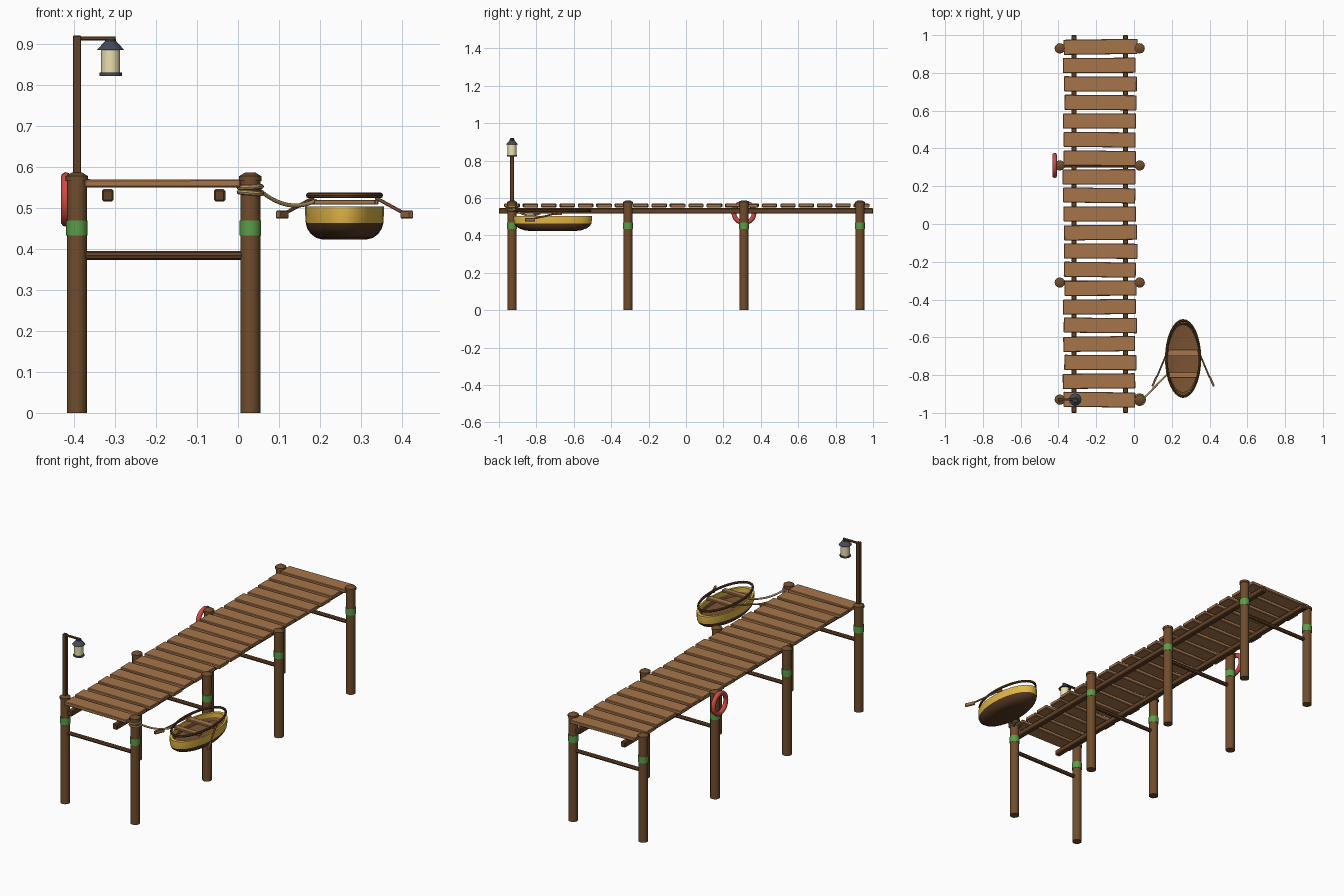
import bpy, bmesh, math, random
from mathutils import Vector

if "Cube" in bpy.data.objects:
    bpy.data.objects.remove(bpy.data.objects["Cube"])

random.seed(4)
MATS = {}

def mat(name, rgb):
    m = bpy.data.materials.new(name)
    m.diffuse_color = [(c / 255) ** 2.2 for c in rgb] + [1]
    m.use_nodes = True
    m.node_tree.nodes["Principled BSDF"].inputs["Base Color"].default_value = m.diffuse_color
    MATS[name] = m

mat("post_wood", (112, 78, 48))
mat("plank_wood", (164, 116, 76))
mat("dark_wood", (98, 68, 44))
mat("algae", (92, 156, 74))
mat("hull_yellow", (226, 182, 72))
mat("hull_brown", (86, 60, 40))
mat("floor_brown", (120, 84, 54))
mat("ring_red", (206, 76, 68))
mat("rope", (186, 152, 104))
mat("metal", (70, 76, 88))
mat("glass", (234, 224, 176))

def finish(ob, name, m, smooth=True):
    ob.name = name
    ob.data.materials.append(MATS[m])
    if smooth:
        bpy.ops.object.select_all(action='DESELECT')
        ob.select_set(True)
        bpy.context.view_layer.objects.active = ob
        bpy.ops.object.shade_smooth_by_angle(angle=math.radians(40))
    return ob

def box(name, loc, size, m, rot=(0, 0, 0), bevel=0.002):
    bpy.ops.mesh.primitive_cube_add(size=1, location=loc)
    ob = bpy.context.object
    ob.scale = size
    bpy.ops.object.transform_apply(location=False, rotation=False, scale=True)
    ob.rotation_euler = rot
    b = ob.modifiers.new("bevel", 'BEVEL')
    b.width, b.segments = bevel, 1
    return finish(ob, name, m, False)

def rod(name, a, b, r, m, sides=12, r2=None):
    a, b = Vector(a), Vector(b)
    bpy.ops.mesh.primitive_cone_add(vertices=sides, radius1=r, radius2=r if r2 is None else r2,
                                    depth=(b - a).length, location=(a + b) / 2)
    ob = bpy.context.object
    ob.rotation_euler = (b - a).to_track_quat('Z', 'Y').to_euler()
    return finish(ob, name, m)

def ring(name, loc, R, r, m, rot=(0, 0, 0), n=32, k=10):
    bpy.ops.mesh.primitive_torus_add(location=loc, rotation=rot, major_radius=R, minor_radius=r,
                                     major_segments=n, minor_segments=k)
    return finish(bpy.context.object, name, m)

# Posts with caps, algae bands and cross braces
XL, XR = -0.393, 0.03
for y in (-0.93, -0.31, 0.31, 0.93):
    for x in (XL, XR):
        rod("post", (x, y, 0), (x, y, 0.568), 0.0245, "post_wood")
        rod("post_cap", (x, y, 0.566), (x, y, 0.578), 0.0275, "post_wood")
        rod("post_cap_top", (x, y, 0.578), (x, y, 0.587), 0.0265, "post_wood", r2=0.012)
        rod("algae_band", (x, y, 0.433), (x, y, 0.469), 0.0262, "algae")
    rod("cross_brace", (XL, y, 0.384), (XR, y, 0.384), 0.0105, "dark_wood", 8)

# Stringers
for x in (-0.318, -0.045):
    box("stringer", (x, 0, 0.531), (0.028, 2.0, 0.03), "dark_wood", bevel=0.004)

# Deck planks, slightly uneven
for i in range(20):
    box("deck_plank", (-0.181 + random.uniform(-0.005, 0.005), -0.93 + i * 1.868 / 19, 0.56),
        (0.385 + random.uniform(-0.006, 0.006), 0.08, 0.019), "plank_wood",
        (0, random.uniform(-0.004, 0.004), random.uniform(-0.015, 0.015)), 0.003)

# Lamp pole, arm and lantern
box("lamp_pole", (XL, -0.93, 0.745), (0.02, 0.02, 0.352), "dark_wood")
box("lamp_arm", (-0.346, -0.93, 0.914), (0.095, 0.011, 0.01), "dark_wood")
LX = -0.311
rod("lantern_base", (LX, -0.93, 0.822), (LX, -0.93, 0.831), 0.0275, "metal")
rod("lantern_glass", (LX, -0.93, 0.831), (LX, -0.93, 0.89), 0.0235, "glass")
rod("lantern_roof", (LX, -0.93, 0.886), (LX, -0.93, 0.908), 0.033, "metal", r2=0.013)
rod("lantern_cap", (LX, -0.93, 0.906), (LX, -0.93, 0.912), 0.013, "metal")

# Life ring on the left side
ring("life_ring", (-0.42, 0.31, 0.521), 0.054, 0.0125, "ring_red", (0, math.pi / 2, 0))

# Boat hull: elliptical sections from the keel up, over the rim and down to the floor
BX, BY, HX, HY = 0.26, -0.712, 0.096, 0.209
def hull(name, sections, m, cap):
    bm = bmesh.new()
    n = 32
    loops = []
    for s, z in sections:
        loops.append([bm.verts.new((BX + HX * s * math.cos(t), BY + HY * s * math.sin(t), z))
                      for t in (2 * math.pi * j / n for j in range(n))])
    for a, b in zip(loops, loops[1:]):
        for j in range(n):
            bm.faces.new((a[j], a[(j + 1) % n], b[(j + 1) % n], b[j]))
    if cap:
        bm.faces.new(loops[cap - 1][::-1] if cap == 1 else loops[-1])
    me = bpy.data.meshes.new(name)
    bm.to_mesh(me)
    bm.free()
    ob = bpy.data.objects.new(name, me)
    bpy.context.collection.objects.link(ob)
    return finish(ob, name, m)

hull("hull_bottom", [(0.55, 0.423), (0.72, 0.427), (0.86, 0.437), (0.95, 0.45), (0.985, 0.463)], "hull_brown", 1)
hull("hull_side", [(0.985, 0.463), (1.0, 0.483), (1.0, 0.504), (0.91, 0.504), (0.905, 0.48)], "hull_yellow", 0)
hull("hull_floor", [(0.905, 0.48), (0.86, 0.463), (0.8, 0.46)], "floor_brown", 2)

# Raised gunwale rail
rail = ring("gunwale_rail", (BX, BY, 0.531), 1, 0.07, "dark_wood", n=40, k=8)
for v in rail.data.vertices:
    t = math.atan2(v.co.y, v.co.x)
    d = (math.hypot(v.co.x, v.co.y) - 1) / 0.07
    v.co = ((0.088 + 0.006 * d) * math.cos(t), (0.2 + 0.006 * d) * math.sin(t), v.co.z * 0.1)

# Seats
box("boat_seat", (BX, -0.682, 0.514), (0.166, 0.036, 0.012), "plank_wood")
box("boat_seat", (BX, -0.8, 0.514), (0.15, 0.03, 0.012), "plank_wood")

# Oars
for s in (-1, 1):
    a = Vector((BX + s * 0.078, -0.665, 0.524))
    b = Vector((BX + s * 0.14, -0.812, 0.49))
    rod("oar_shaft", a, b, 0.0045, "plank_wood", 8)
    box("oar_blade", (BX + s * 0.152, -0.834, 0.484), (0.011, 0.055, 0.019), "plank_wood",
        (0, 0, s * math.atan2(0.062, 0.147)))

# Mooring rope: coils on the post and a sagging line to the boat
for z, tilt in ((0.537, 0.08), (0.551, -0.05)):
    ring("rope_coil", (XR, -0.93, z), 0.027, 0.0062, "rope", (0, tilt, 0), 24, 8)
cu = bpy.data.curves.new("mooring_rope", 'CURVE')
cu.dimensions = '3D'
cu.bevel_depth, cu.bevel_resolution = 0.005, 2
cu.use_fill_caps = True
sp = cu.splines.new('POLY')
N = 12
sp.points.add(N)
p0, p1 = Vector((0.05, -0.925, 0.546)), Vector((0.19, -0.78, 0.518))
for i, p in enumerate(sp.points):
    t = i / N
    q = p0.lerp(p1, t)
    p.co = (q.x, q.y, q.z - 0.024 * 4 * t * (1 - t), 1)
rope = bpy.data.objects.new("mooring_rope", cu)
bpy.context.collection.objects.link(rope)
cu.materials.append(MATS["rope"])
